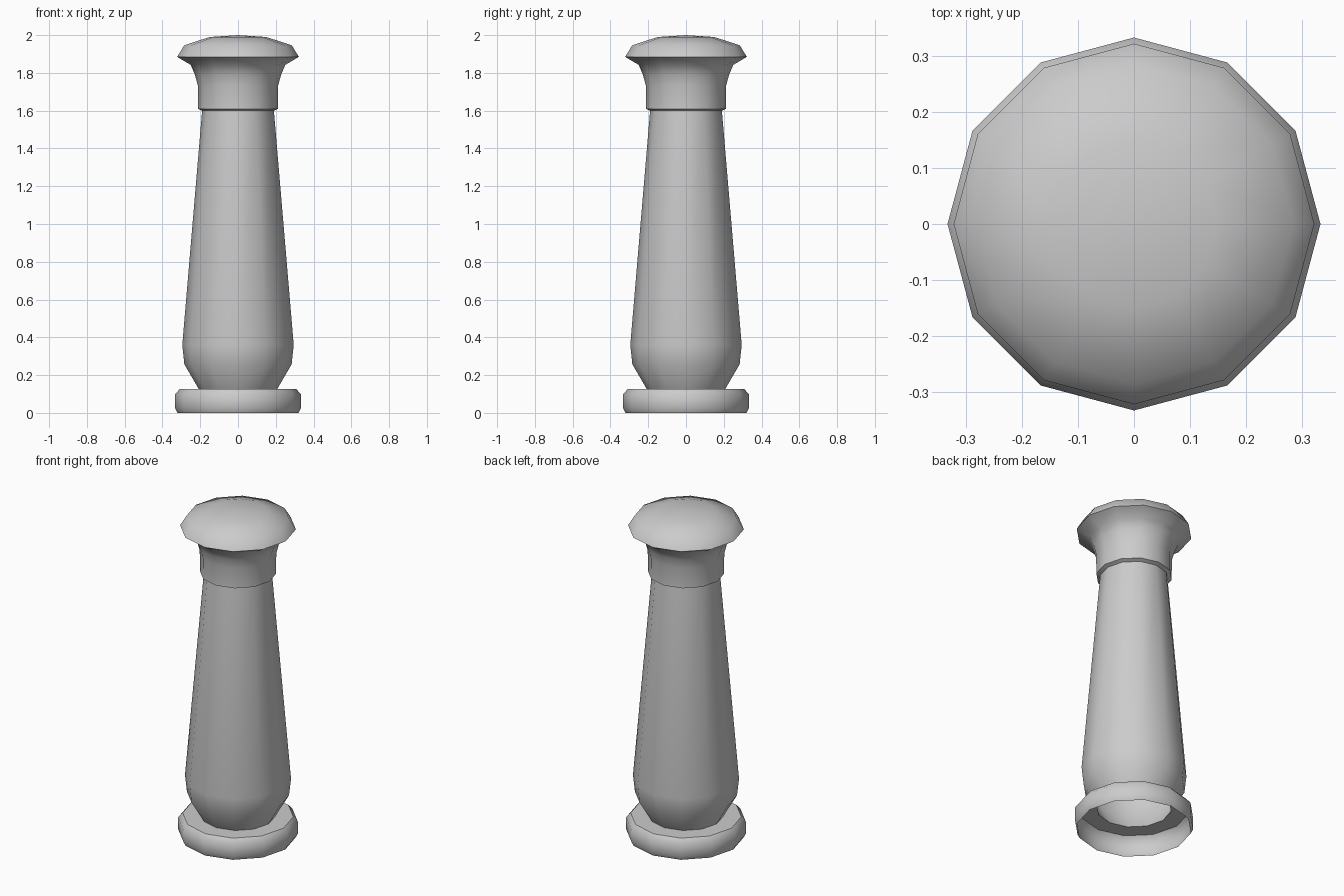
import bpy, bmesh, math

if "Cube" in bpy.data.objects:
    bpy.data.objects.remove(bpy.data.objects["Cube"])

SIDES = 12


def lathe(name, profile):
    """Spin an (r, z) profile, listed bottom to top, into a 12-sided smooth shell."""
    bm = bmesh.new()
    rings = []
    for r, z in profile:
        if r == 0:
            rings.append([bm.verts.new((0, 0, z))] * SIDES)
        else:
            rings.append([bm.verts.new((r * math.cos(a), r * math.sin(a), z))
                          for a in (2 * math.pi * i / SIDES for i in range(SIDES))])
    for low, high in zip(rings, rings[1:]):
        for i in range(SIDES):
            j = (i + 1) % SIDES
            quad = [low[i], low[j], high[j], high[i]]
            bm.faces.new(list(dict.fromkeys(quad)))
    mesh = bpy.data.meshes.new(name)
    bm.to_mesh(mesh)
    bm.free()
    obj = bpy.data.objects.new(name, mesh)
    bpy.context.collection.objects.link(obj)
    bpy.ops.object.select_all(action='DESELECT')
    obj.select_set(True)
    bpy.context.view_layer.objects.active = obj
    bpy.ops.object.shade_smooth_by_angle(angle=math.radians(50))
    return obj


# Rounded foot, open underneath
lathe("base_ring", [(0.32, 0), (0.333, 0.025), (0.333, 0.098),
                    (0.308, 0.127), (0.208, 0.127)])

# Tapered hollow shaft with a bulging lower end
lathe("shaft", [(0.208, 0.127), (0.284, 0.257), (0.295, 0.36), (0.19, 1.6)])

# Collar with a small lower lip, flaring out under the cap
lathe("collar", [(0.19, 1.6), (0.212, 1.61), (0.213, 1.735), (0.228, 1.79),
                 (0.25, 1.842), (0.322, 1.885)])

# Domed cap
lathe("cap", [(0.322, 1.885), (0.285, 1.946), (0.15, 1.99), (0, 2.0)])
